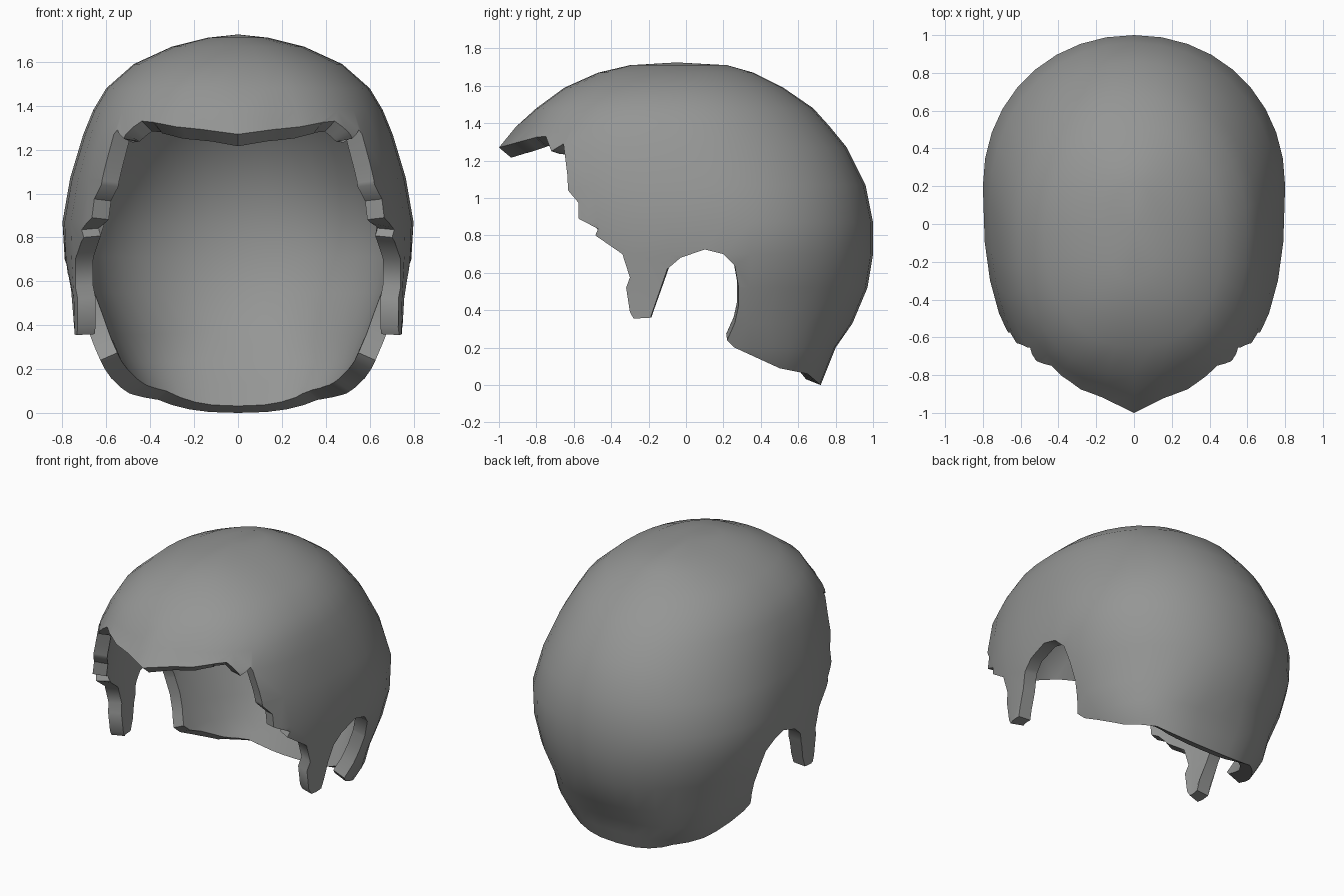
import bpy
import bmesh
from math import cos, sin, tau

default_cube = bpy.data.objects.get("Cube")
if default_cube:
    bpy.data.objects.remove(default_cube, do_unlink=True)

SEGMENTS = 36
THICKNESS = 0.085
CROWN = (0, -0.05, 1.725)

# Scalp sections: height, front y, back y, half width in front, half width behind
SECTIONS = [
    (-0.1, -0.8, 0.66, 0.74, 0.4),
    (0, -0.8, 0.72, 0.75, 0.49),
    (0.1, -0.8, 0.76, 0.76, 0.55),
    (0.2, -0.8, 0.8, 0.77, 0.61),
    (0.33, -0.82, 0.89, 0.78, 0.67),
    (0.52, -0.85, 0.97, 0.785, 0.74),
    (0.7, -0.9, 1, 0.795, 0.79),
    (0.87, -0.95, 1, 0.8, 0.8),
    (1.07, -0.95, 0.96, 0.765, 0.765),
    (1.27, -0.95, 0.86, 0.705, 0.705),
    (1.38, -0.86, 0.77, 0.66, 0.66),
    (1.48, -0.8, 0.68, 0.6, 0.6),
    (1.59, -0.65, 0.52, 0.475, 0.475),
    (1.67, -0.47, 0.36, 0.3, 0.3),
    (1.71, -0.3, 0.22, 0.14, 0.14),
]

# Hairline seen from the side, from forehead past the ear to the nape
HAIRLINE = [
    (-1.1, 1.24), (-1, 1.27), (-0.8, 1.325), (-0.75, 1.33), (-0.72, 1.25),
    (-0.655, 1.29), (-0.635, 1.13), (-0.63, 1.04), (-0.575, 0.975),
    (-0.575, 0.89), (-0.47, 0.835), (-0.485, 0.8), (-0.34, 0.7),
    (-0.3, 0.575), (-0.32, 0.52), (-0.3, 0.39), (-0.28, 0.355),
    (-0.19, 0.36), (-0.1, 0.62), (-0.03, 0.68), (0.1, 0.725), (0.2, 0.7),
    (0.26, 0.64), (0.28, 0.53), (0.28, 0.42), (0.26, 0.33), (0.22, 0.24),
    (0.26, 0.2), (0.5, 0.09), (0.65, 0.06), (0.72, 0), (0.8, -0.07),
]


def signed_power(value, exponent):
    return abs(value) ** exponent * (1 if value >= 0 else -1)


def clamp(value):
    return min(1, max(0, value))


def section_point(section, index):
    """One point on a rounded head section, counter-clockwise from its left."""
    height, front, back, width_front, width_back = section
    angle = tau * index / SEGMENTS
    side, depth = cos(angle), sin(angle)
    # The widest place moves forward towards the crown
    centre = 0.2 - 0.25 * clamp((height - 0.9) / 0.5)
    # Low sections are squarer than the crown
    if depth < 0:
        roundness = 2.6 - 0.4 * clamp(height - 0.8)
    else:
        roundness = 2.6 if height < 0.3 else 2.07
    reach = back - centre if depth > 0 else centre - front
    y = centre + reach * signed_power(depth, 2 / roundness)
    # The forehead comes to a small point
    if depth < -0.999 and 1 < height < 1.4:
        y -= 0.05
    # Blend the front and back widths across the ear
    blend = clamp((y + 0.2) / 0.4)
    width = width_front + (width_back - width_front) * blend
    return width * signed_power(side, 2 / roundness), y, height


def make_object(name, bm):
    mesh = bpy.data.meshes.new(name)
    bm.to_mesh(mesh)
    bm.free()
    obj = bpy.data.objects.new(name, mesh)
    bpy.context.collection.objects.link(obj)
    return obj


def make_scalp():
    bm = bmesh.new()
    rings = [[bm.verts.new(section_point(section, i)) for i in range(SEGMENTS)]
             for section in SECTIONS]
    for lower, upper in zip(rings, rings[1:]):
        for i in range(SEGMENTS):
            j = (i + 1) % SEGMENTS
            bm.faces.new((lower[i], lower[j], upper[j], upper[i]))
    crown = bm.verts.new(CROWN)
    for i in range(SEGMENTS):
        bm.faces.new((rings[-1][i], rings[-1][(i + 1) % SEGMENTS], crown))
    bm.faces.new(rings[0][::-1])
    return make_object("hair_cap", bm)


def make_hairline_cutter():
    bm = bmesh.new()
    outline = HAIRLINE + [(1.2, -0.07), (1.2, 2), (-1.1, 2)]
    face = bm.faces.new([bm.verts.new((-1, y, z)) for y, z in outline])
    extruded = bmesh.ops.extrude_face_region(bm, geom=[face])["geom"]
    moved = [item for item in extruded if isinstance(item, bmesh.types.BMVert)]
    bmesh.ops.translate(bm, verts=moved, vec=(2, 0, 0))
    bmesh.ops.recalc_face_normals(bm, faces=bm.faces)
    cutter = make_object("hairline_cutter", bm)
    cutter.hide_render = True
    return cutter


# Solid head form trimmed along the hairline
hair = make_scalp()
cutter = make_hairline_cutter()
bpy.ops.object.select_all(action="DESELECT")
bpy.context.view_layer.objects.active = hair
hair.select_set(True)
trim = hair.modifiers.new("hairline", "BOOLEAN")
trim.operation = "INTERSECT"
trim.solver = "EXACT"
trim.object = cutter
bpy.ops.object.modifier_apply(modifier=trim.name)
bpy.data.objects.remove(cutter, do_unlink=True)

# Remove the cut walls, leaving only the outer surface
bm = bmesh.new()
bm.from_mesh(hair.data)
bm.normal_update()
walls = [face for face in bm.faces if abs(face.normal.x) < 0.0005]
bmesh.ops.delete(bm, geom=walls, context="FACES")
bmesh.ops.remove_doubles(bm, verts=bm.verts, dist=0.004)
bm.to_mesh(hair.data)
bm.free()

# Thicken inwards so the rim follows the surface
shell = hair.modifiers.new("thickness", "SOLIDIFY")
shell.thickness = THICKNESS
shell.offset = -1
bpy.ops.object.modifier_apply(modifier=shell.name)

# Single grey hair colour
grey = bpy.data.materials.new("hair_grey")
grey.use_nodes = True
colour = (0.3, 0.305, 0.3, 1)
grey.diffuse_color = colour
grey.node_tree.nodes["Principled BSDF"].inputs["Base Color"].default_value = colour
hair.data.materials.clear()
hair.data.materials.append(grey)
bpy.ops.object.shade_smooth_by_angle(angle=0.7)
